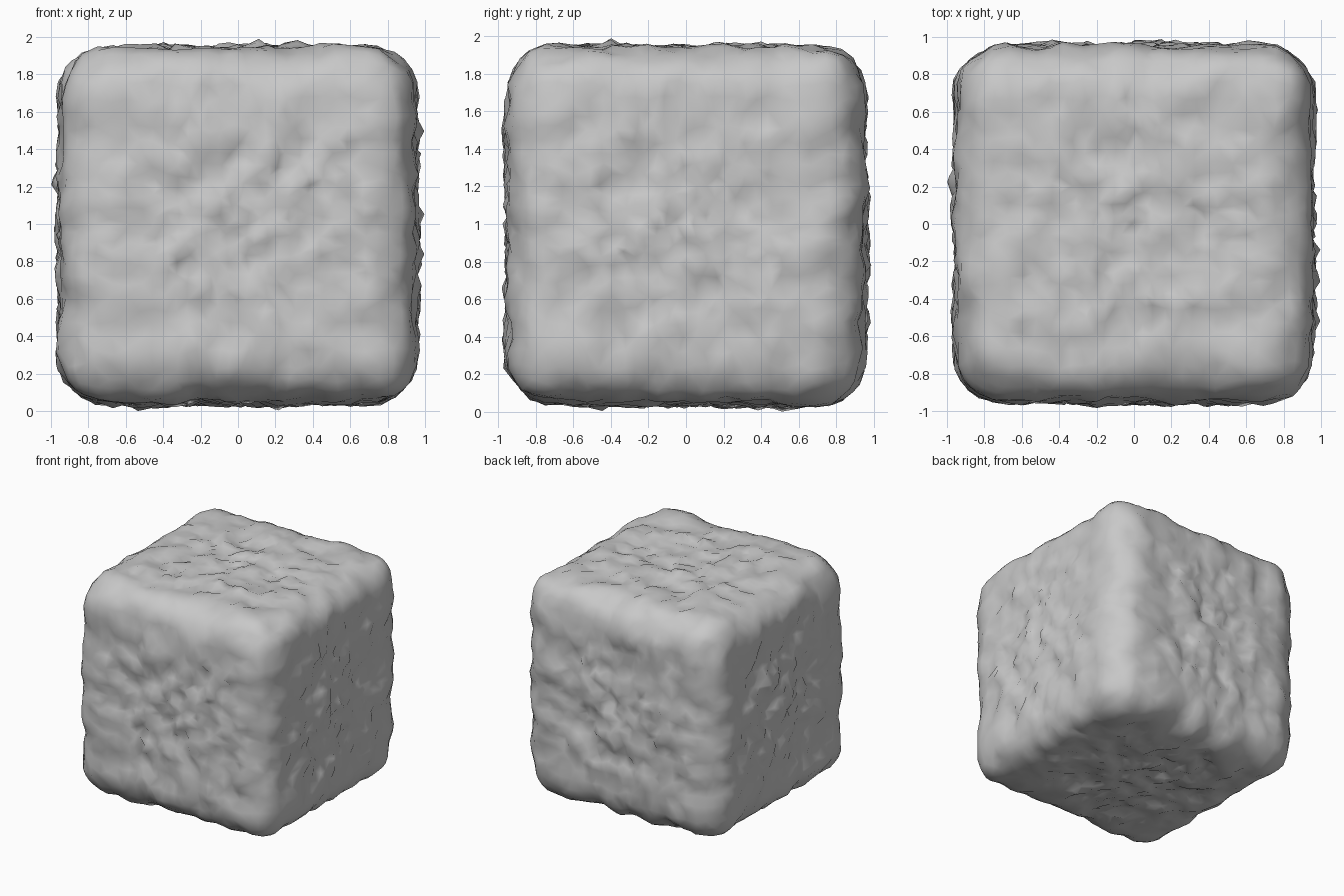
import bpy
import bmesh
import random
from mathutils import Vector, noise

random.seed(11)
old = bpy.data.objects.get("Cube")
if old:
    bpy.data.objects.remove(old, do_unlink=True)

HALF = 0.948     # mean distance of each side from the centre
RADIUS = 0.25    # rounding of edges and corners
BUMP = 0.05      # tallest bump

# Plain grey stone
stone = bpy.data.materials.new("grey_stone")
stone.use_nodes = True
grey = (0.58, 0.58, 0.58, 1)
stone.diffuse_color = grey
shader = stone.node_tree.nodes["Principled BSDF"]
shader.inputs["Base Color"].default_value = grey
shader.inputs["Roughness"].default_value = 0.9

# Finely divided cube
bm = bmesh.new()
bmesh.ops.create_cube(bm, size=2 * HALF)
bmesh.ops.subdivide_edges(bm, edges=bm.edges[:], cuts=27, use_grid_fill=True)


def scattered(p):
    """Cube point moved along its side: denser in the middle, irregular."""
    q = Vector()
    for i, c in enumerate(p):
        if abs(c) > HALF - 0.01:
            q[i] = c
        else:
            q[i] = c * (0.75 + 0.25 * (c / HALF) ** 2) + random.uniform(-0.018, 0.018)
    return q


def rounded(p):
    """Point and normal on the rounded block nearest to a cube point."""
    core = HALF - RADIUS
    inner = Vector([max(-core, min(core, c)) for c in p])
    normal = (p - inner).normalized()
    return inner + normal * RADIUS, normal


def roughness(p):
    """Soft dents near the edges, sharp chips towards the middle of a side."""
    middle = sorted(abs(c) for c in p)[1]
    chips = max(0.0, min(1.0, (0.9 - middle) / 0.35))
    dents = 0.5 * noise.noise(p * 3.3) + 0.45 * noise.noise(p * 6.5 + Vector((5, 2, 7)))
    return dents + chips * (0.5 * noise.noise(p * 12) + random.uniform(-0.22, 0.22))


# Rough relief on the rounded block
places = []
for v in bm.verts:
    point, normal = rounded(scattered(v.co))
    places.append((v, point, normal, roughness(point)))
peak = max(abs(r) for _, _, _, r in places)
for v, point, normal, r in places:
    v.co = point + normal * (BUMP * r / peak)

# Stand the block on the ground
lowest = min(v.co.z for v in bm.verts)
bmesh.ops.translate(bm, verts=bm.verts[:], vec=(0, 0, -lowest))

# Triangles give the surface its chipped look
bmesh.ops.triangulate(bm, faces=bm.faces[:])
bmesh.ops.recalc_face_normals(bm, faces=bm.faces[:])
for f in bm.faces:
    f.smooth = True

mesh = bpy.data.meshes.new("stone_block")
bm.to_mesh(mesh)
bm.free()
mesh.materials.append(stone)
block = bpy.data.objects.new("stone_block", mesh)
bpy.context.collection.objects.link(block)
